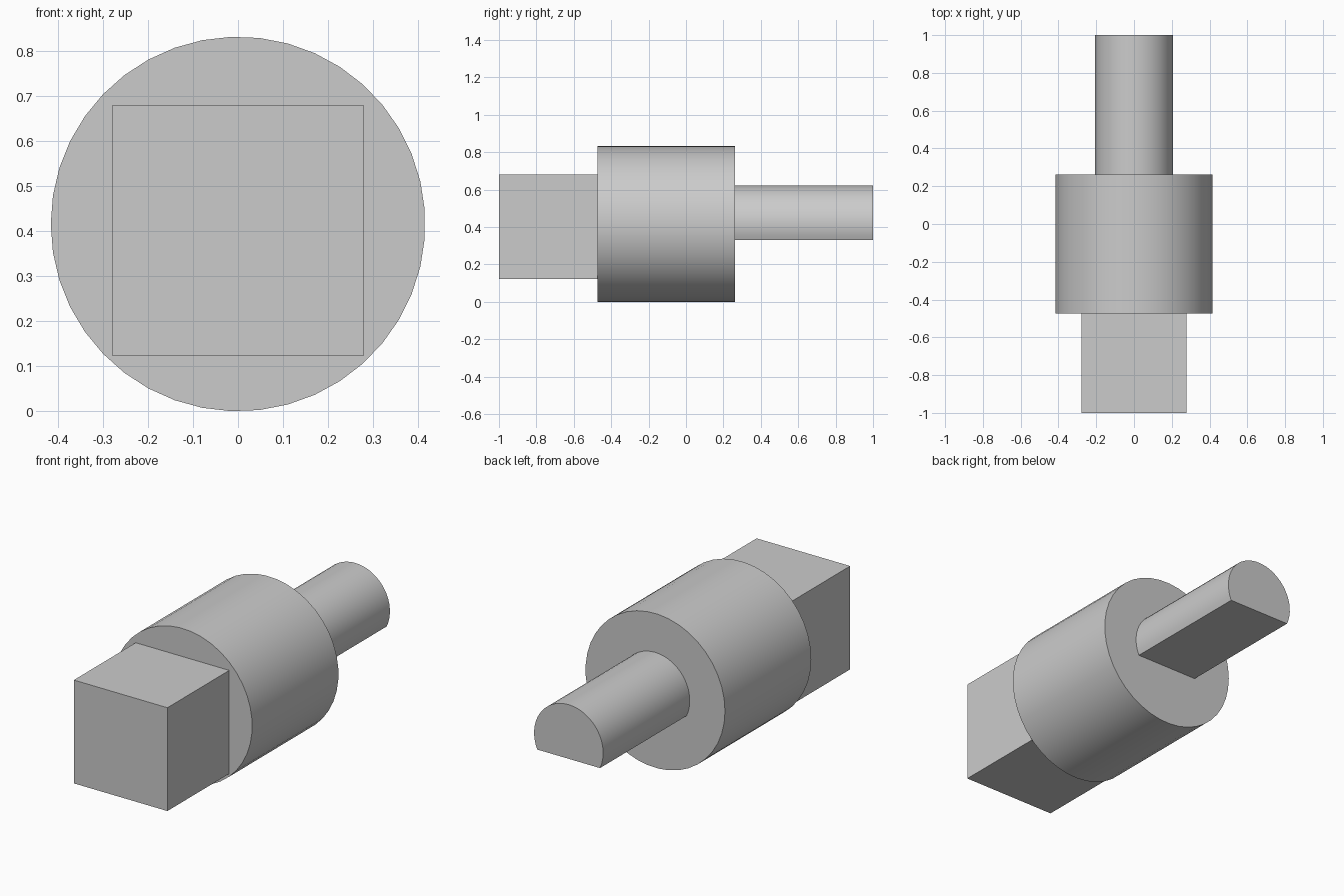
import bpy
import bmesh
import math

cube = bpy.data.objects.get("Cube")
if cube:
    bpy.data.objects.remove(cube, do_unlink=True)

GREY = (0.6, 0.6, 0.6, 1.0)
AXIS_Z = 0.416

metal = bpy.data.materials.new("plain_grey")
metal.use_nodes = True
metal.diffuse_color = GREY
metal.node_tree.nodes["Principled BSDF"].inputs["Base Color"].default_value = GREY


def extrude_y(name, profile, y0, y1, smooth=False):
    """Solid made by pushing an (x, z) outline along y."""
    bm = bmesh.new()
    face = bm.faces.new([bm.verts.new((x, y0, z)) for x, z in profile])
    side = bmesh.ops.extrude_face_region(bm, geom=[face])
    moved = [v for v in side["geom"] if isinstance(v, bmesh.types.BMVert)]
    bmesh.ops.translate(bm, verts=moved, vec=(0, y1 - y0, 0))
    bmesh.ops.recalc_face_normals(bm, faces=bm.faces)
    mesh = bpy.data.meshes.new(name)
    bm.to_mesh(mesh)
    bm.free()
    mesh.materials.append(metal)
    obj = bpy.data.objects.new(name, mesh)
    bpy.context.collection.objects.link(obj)
    if smooth:
        bpy.ops.object.select_all(action="DESELECT")
        obj.select_set(True)
        bpy.context.view_layer.objects.active = obj
        bpy.ops.object.shade_smooth_by_angle(angle=math.radians(30))
    return obj


def arc(radius, start, sweep, count):
    """Evenly spaced points on a circle about the main axis."""
    angles = [start + sweep * i / count for i in range(count)]
    return [(radius * math.cos(a), AXIS_Z + radius * math.sin(a)) for a in angles]


# Round body in the middle
extrude_y("round_body", arc(0.416, math.pi, math.tau, 41), -0.473, 0.262, True)

# Square drive end at the front
half = 0.279
low, high = 0.123, 0.68
extrude_y("square_end", [(-half, low), (half, low), (half, high), (-half, high)],
          -1.0, -0.473)

# D-shaped shaft at the back, with its flat underneath
radius = 0.206
dip = math.asin((AXIS_Z - 0.33) / radius)
sweep = math.pi + 2 * dip
steps = 32
outline = arc(radius, -dip, sweep * (steps + 1) / steps, steps + 1)
extrude_y("d_shaft", outline, 0.262, 1.0, True)
